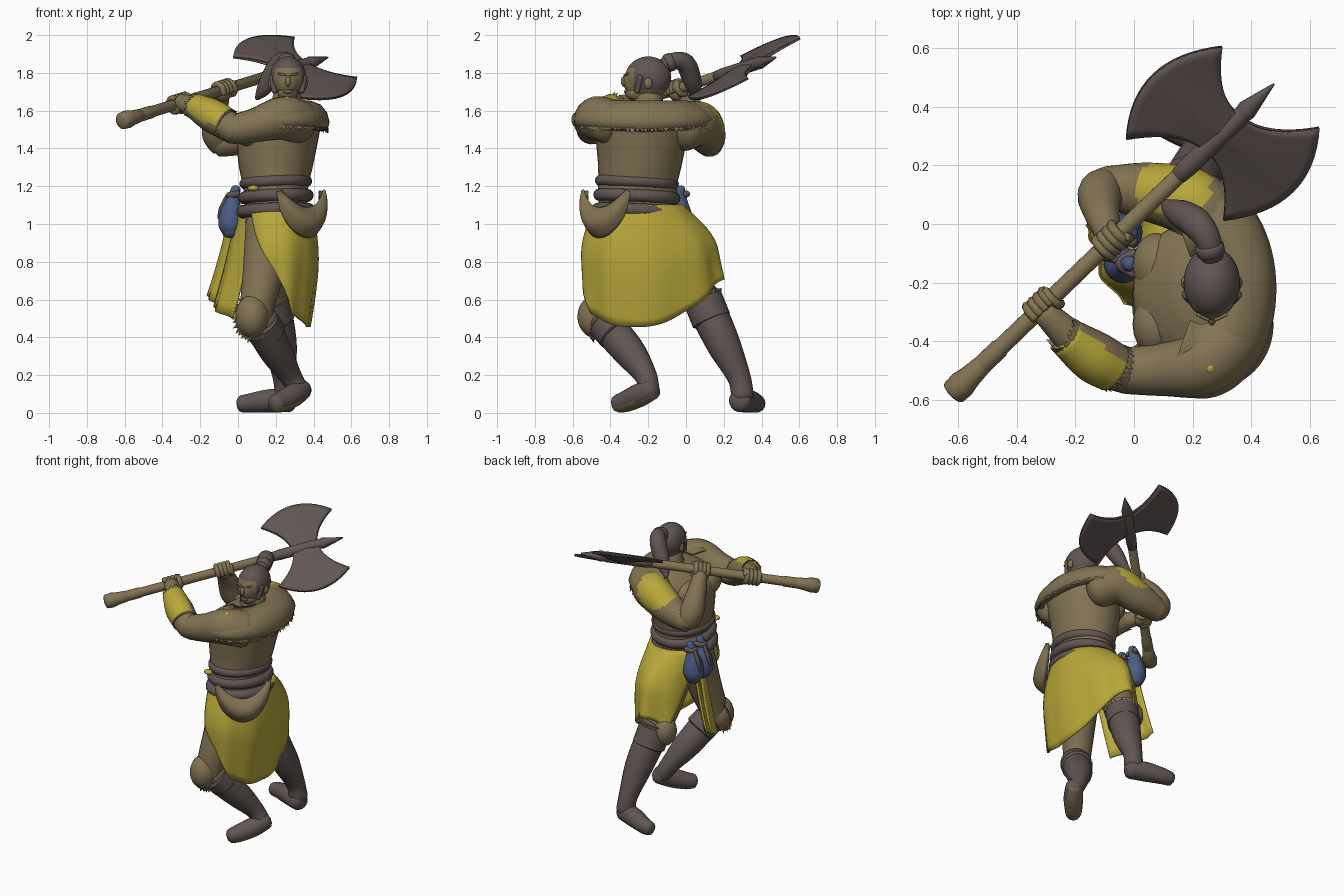
import bpy, bmesh, math, random
from mathutils import Vector as V, Matrix

if "Cube" in bpy.data.objects:
    bpy.data.objects.remove(bpy.data.objects["Cube"])
random.seed(4)
pi, sin, cos = math.pi, math.sin, math.cos

def material(name, rgb):
    m = bpy.data.materials.new(name)
    m.diffuse_color = (*rgb, 1)
    m.use_nodes = True
    m.node_tree.nodes["Principled BSDF"].inputs["Base Color"].default_value = m.diffuse_color
    return m
TAN = material("tan", (.225, .172, .088))
DARK = material("dark_leather", (.120, .092, .087))
YEL = material("yellow_cloth", (.48, .385, .042))
BLUE = material("blue_cloth", (.072, .108, .22))

def finish(name, verts, faces, mat, thick=0, alt=None, rule=None, angle=50):
    """Make an object; faces for which rule(centre, normal) holds take the alt material."""
    me = bpy.data.meshes.new(name)
    me.from_pydata([tuple(v) for v in verts], [], faces)
    bm = bmesh.new(); bm.from_mesh(me)
    bmesh.ops.recalc_face_normals(bm, faces=bm.faces)
    bm.to_mesh(me); bm.free()
    me.materials.append(mat)
    if alt:
        me.materials.append(alt)
        for p in me.polygons:
            p.material_index = int(rule(p.center, p.normal))
    ob = bpy.data.objects.new(name, me)
    bpy.context.collection.objects.link(ob)
    if thick:
        s = ob.modifiers.new("thickness", 'SOLIDIFY'); s.thickness = thick; s.offset = 0
    bpy.context.view_layer.objects.active = ob
    bpy.ops.object.select_all(action='DESELECT'); ob.select_set(True)
    bpy.ops.object.shade_smooth_by_angle(angle=math.radians(angle))
    return ob

def loft(name, rings, mat, **k):
    n, vs, fs = len(rings[0]), [v for r in rings for v in r], []
    for i in range(len(rings) - 1):
        for j in range(n):
            a, b = i*n + j, i*n + (j+1) % n
            fs.append((a, b, b+n, a+n))
    fs += [tuple(range(n)), tuple(range(len(vs)-n, len(vs)))]
    return finish(name, vs, fs, mat, **k)

def sheet(name, f, nu, nv, mat, **k):
    vs = [f(i/nu, j/nv) for i in range(nu+1) for j in range(nv+1)]
    w = nv + 1
    fs = [(i*w+j, i*w+j+1, (i+1)*w+j+1, (i+1)*w+j) for i in range(nu) for j in range(nv)]
    return finish(name, vs, fs, mat, **k)

def smooth(pts, n=5):
    P = [V(p) for p in pts]; P = [2*P[0]-P[1]] + P + [2*P[-1]-P[-2]]
    out = []
    for a, b, c, d in zip(P, P[1:], P[2:], P[3:]):
        for i in range(n):
            t = i/n
            out.append(.5*(2*b + (c-a)*t + (2*a-5*b+4*c-d)*t*t + (3*b-a-3*c+d)*t**3))
    return out + [P[-2]]

def tube(name, pts, mat, sides=18, n=5, round_end=.6, **k):
    """Tube through (x, y, z, radius) points with rounded ends."""
    q = smooth(pts, n) if n else [V(p) for p in pts]
    c, r = [p.to_3d() for p in q], [p[3] for p in q]
    def ends(c0, c1, r0):
        d = (c0-c1).normalized()*r0*round_end
        return [(c0 + d*sin(a), r0*cos(a)) for a in (.5, 1.0, 1.45)]
    head, tail = ends(c[0], c[1], r[0])[::-1], ends(c[-1], c[-2], r[-1])
    path = head + list(zip(c, r)) + tail
    rings, x = [], None
    for i, (p, rad) in enumerate(path):
        d = (path[min(i+1, len(path)-1)][0] - path[max(i-1, 0)][0]).normalized()
        x = (d.orthogonal() if x is None else x - d*x.dot(d)).normalized()
        y = d.cross(x)
        rings.append([p + rad*(x*cos(2*pi*j/sides) + y*sin(2*pi*j/sides)) for j in range(sides)])
    return loft(name, rings, mat, **k)

def blob(name, c, r, mat, n=20, **k):
    rings = []
    for i in range(n//2 + 3):
        a = -pi/2 + .02 + (pi-.04)*i/(n//2+2)
        rings.append([V(c) + V((r[0]*cos(a)*cos(2*pi*j/n), r[1]*cos(a)*sin(2*pi*j/n), r[2]*sin(a))) for j in range(n)])
    return loft(name, rings, mat, **k)

def fringe(name, pts, out, size, mat=TAN):
    """Row of fur tufts; out(p) gives the direction of each tuft."""
    vs, fs = [], []
    for i, p in enumerate(pts):
        d = out(p).normalized()
        s = (pts[min(i+1, len(pts)-1)] - pts[max(i-1, 0)]).normalized()*size*.6
        w = d.cross(s).normalized()*size*.45
        b = len(vs)
        vs += [p-s-d*size*.4, p+w-d*size*.4, p+s-d*size*.4, p-w-d*size*.4, p + d*size*random.uniform(.6, 1.2) + s*random.uniform(-.6, .6)]
        fs += [(b+j, b+(j+1) % 4, b+4) for j in range(4)] + [(b, b+1, b+2, b+3)]
    finish(name, vs, fs, mat, angle=80)

def circle(c, axis, r, n):
    a = V(axis).normalized(); x = a.orthogonal().normalized(); y = a.cross(x)
    return [V(c) + r*(x*cos(2*pi*i/n) + y*sin(2*pi*i/n)) for i in range(n+1)]

# torso: stacked ovals (x min, x max, y min, y max, z), chest faces -x
prof = [(.04, .37, -.46, -.05, 1.0), (.03, .37, -.465, -.05, 1.18), (.005, .395, -.465, -.025, 1.3), (-.005, .42, -.475, 0, 1.42),
        (.005, .435, -.48, .01, 1.51), (.07, .43, -.45, 0, 1.58), (.14, .38, -.35, -.06, 1.63)]
loft("torso", [[V(((a+b)/2 + (b-a)/2*cos(t*pi/16), (c+d)/2 + (d-c)/2*sin(t*pi/16), z)) for t in range(32)]
               for a, b, c, d, z in smooth(prof, 3)], TAN)
for y in (-.34, -.14):
    blob("chest_muscle", (.075, y, 1.48), (.08, .11, .085), TAN)
# belt of three leather wraps
for z, r, g in ((1.07, .034, .008), (1.145, .034, 0), (1.22, .03, -.004)):
    tube("belt_wrap", [(.2+(.167+g)*cos(t*pi/16), -.26+(.197+g)*sin(t*pi/16), z+.012*cos(t*pi/16+1), r) for t in range(33)], DARK, sides=10, n=0)
blob("belt_buckle", (.08, -.44, 1.19), (.03, .022, .016), YEL, n=10)

# skirt panel, wrapped around the back and open to the front
def skirt(u, s):
    th = math.radians((-132+72*s**1.5)*(1-u) + (160-36*s)*u)
    c, d = cos(th), sin(th)
    bell = sin(min(s*1.7, 1)*pi/2)
    rx = (.185 + .05*bell - .06*s*s) if c > 0 else .19 + .05*s
    ry = (.225 + .14*bell + .07*s) if d > 0 else .22 + .10*bell - .03*s
    fold = 1 + .03*s*sin(9*th)
    hem = .455 + (.25*d*d if d > 0 else .17*d*d - .19*max(0, .3-u)*s)
    return V((.2 + rx*c*fold, -.25 + ry*d*fold, 1.1 + (hem-1.1)*s))
sheet("skirt", skirt, 64, 16, YEL, thick=.014)
# hanging front cloths
for k, (y0, w, z0) in enumerate(((-.30, .17, .50), (-.15, .12, .56))):
    sheet("front_cloth", lambda a, s: V((.07*(1-a)**2+.03-.035*k-.03*a-.09*s-.04*s*s+.01*s*sin(a*9), y0+w*a+.03*s, 1.1+(z0+.06*a-1.1)*s)),
          10, 10, YEL, thick=.014)

# curved hip guard
def guard(u, b):
    a = 2*u - 1
    top, bot = 1.075 + .095*a*a, 1.175 - .235*math.sqrt(max(0, 1-a*a))
    n = .045*(1-a*a) + .05*sin(pi*b)*math.sqrt(max(0, 1-a*a))
    return V((.33 + .115*a + n*.7, -.42 + .115*a - n*.7, bot + (top-bot)*b))
sheet("hip_guard", guard, 24, 10, TAN, thick=.04)

# blue pouches with knots
for x, y in ((-.035, -.135), (-.035, -.03)):
    tube("blue_pouch", [(x+.025, y, 1.19, .024), (x+.01, y, 1.13, .036), (x, y, 1.06, .06), (x-.002, y, .995, .066), (x, y, .955, .05)], BLUE)
    tube("pouch_tie", [(x+.035, y-.035, 1.16, .018), (x-.01, y, 1.15, .02), (x+.035, y+.035, 1.16, .018)], DARK, sides=10)
    tube("pouch_cord", [(x-.02, y+.01, 1.15, .012), (x-.055, y+.02, 1.08, .012), (x-.066, y+.015, 1.03, .008)], DARK, sides=8)

# legs
tube("left_thigh", [(.17, -.32, 1.0, .13), (.135, -.385, .75, .11), (.1, -.44, .54, .088), (.13, -.40, .44, .08)], TAN)
tube("right_thigh", [(.2, -.17, 1.0, .14), (.16, -.02, .8, .12), (.17, .07, .62, .095), (.19, .11, .52, .085)], TAN)
tube("left_boot", [(.125, -.425, .49, .09), (.15, -.38, .42, .092), (.21, -.29, .31, .084), (.275, -.215, .2, .06), (.315, -.195, .13, .055)], DARK)
tube("right_boot", [(.175, .085, .61, .098), (.195, .135, .5, .098), (.225, .205, .35, .088), (.245, .28, .19, .062), (.255, .3, .09, .06)], DARK)
tube("left_boot_cuff", [(.12, -.43, .48, .098), (.155, -.375, .42, .1)], DARK, n=2, round_end=.2)
tube("right_boot_cuff", [(.175, .09, .6, .105), (.193, .135, .49, .105)], DARK, n=2, round_end=.2)
tube("left_foot", [(.34, -.18, .125, .055), (.29, -.25, .092, .062), (.23, -.32, .06, .056), (.2, -.36, .05, .048)], DARK,
     alt=TAN, rule=lambda c, n: n.z < -.55)
tube("right_foot", [(.27, .285, .066, .062), (.17, .325, .064, .062), (.07, .365, .053, .052), (.02, .375, .048, .046)], DARK)
# fur knee guards
blob("left_knee_guard", (.075, -.475, .51), (.09, .1, .115), TAN)
fringe("left_knee_fur", [V((.08 + .093*cos(t*pi/16), -.465 + .03*sin(t*pi/16), .505 + .115*sin(t*pi/16))) for t in range(33)],
       lambda p: p - V((.08, -.53, .51)), .025)
blob("right_knee_guard", (.1, .09, .6), (.075, .08, .1), TAN)
fringe("right_knee_fur", circle((.17, .08, .62), (.1, .25, -1), .103, 26), lambda p: V((.1, .2, -1)), .028)

# arms
tube("left_upper_arm", [(.32, -.4, 1.54, .12), (.23, -.475, 1.56, .115), (.1, -.495, 1.525, .092), (-.02, -.5, 1.5, .08)], TAN)
blob("left_shoulder_stud", (.26, -.49, 1.655), (.02, .022, .02), YEL, n=10)
tube("left_forearm", [(-.01, -.505, 1.495, .078), (-.1, -.47, 1.545, .08), (-.2, -.40, 1.605, .062), (-.3, -.305, 1.645, .045)], TAN)
tube("left_bracer", [(-.07, -.49, 1.535, .085), (-.14, -.45, 1.575, .088), (-.23, -.385, 1.625, .068)], TAN, round_end=.2,
     n=8, sides=28, alt=YEL, rule=lambda c, n: n.dot(V((-.35, -.4, .75)).normalized()) > .3)
ax = V((-.16, .105, .09))
fringe("left_bracer_fur", circle((-.235, -.38, 1.627), ax, .06, 22), lambda p: ax*6 + (p-V((-.235, -.38, 1.627)))*5, .026)
fringe("left_elbow_fur", circle((-.065, -.49, 1.532), ax, .078, 24), lambda p: -ax*6 + (p-V((-.065, -.49, 1.532)))*5, .022)
tube("right_upper_arm", [(.28, -.02, 1.51, .125), (.2, .07, 1.53, .118), (.05, .11, 1.47, .1), (-.1, .125, 1.425, .072)], TAN,
     n=10, sides=36, alt=YEL, rule=lambda c, n: (c-V((.13, .14, 1.6))).length < .135 and n.dot(V((-.1, .7, .6))) > .1)
tube("right_forearm", [(-.09, .13, 1.42, .068), (-.115, .1, 1.49, .078), (-.11, .04, 1.6, .062), (-.09, -.03, 1.69, .045)], TAN)

# fur mantle over back and shoulders
def mantle(u, s):
    th = math.radians(-118 + 236*u)
    f, z = [(.33, 1.645), (.6, 1.645), (.82, 1.625), (.95, 1.585), (1, 1.54), (.97, 1.51), (.87, 1.495)][round(s*6)]
    return V((.23 + .245*f*cos(th), -.22 + .365*f*sin(th), z + .015*abs(sin(th))*(s > .5)))
sheet("fur_mantle", mantle, 48, 6, TAN, thick=.02, angle=70)
fringe("mantle_fur", [mantle(i/80, 5/6) for i in range(81)], lambda p: (p-V((.23, -.22, 1.53))) - V((0, 0, .6)), .032)

# head
tube("neck", [(.25, -.2, 1.58, .09), (.262, -.2, 1.68, .075)], TAN)
blob("head_with_hair", (.265, -.2, 1.775), (.096, .122, .112), DARK, n=36, alt=TAN,
     rule=lambda c, n: c.z < 1.715 or (c.y < -.26 and c.z < 1.83 and abs(c.x-.265) < .068))
blob("face", (.265, -.24, 1.755), (.068, .092, .092), TAN)
blob("jaw", (.265, -.255, 1.695), (.055, .068, .045), TAN)
blob("nose", (.265, -.325, 1.755), (.015, .022, .03), TAN, n=10)
blob("mouth", (.265, -.312, 1.7), (.028, .016, .014), DARK, n=12)
for s in (-1, 1):
    blob("ear", (.265 + s*.092, -.2, 1.745), (.013, .022, .03), TAN, n=12)
    tube("brow", [(.265+s*.012, -.326, 1.788, .006), (.265+s*.05, -.308, 1.796, .006)], TAN, sides=8)
    tube("sideburn", [(.265+s*.085, -.24, 1.78, .018), (.265+s*.072, -.26, 1.7, .014)], DARK, sides=10)
tube("ponytail", [(.265, -.11, 1.845, .04), (.25, -.05, 1.865, .046), (.215, .0, 1.845, .053), (.17, .03, 1.77, .05),
                  (.13, .05, 1.705, .035), (.1, .075, 1.665, .012)], DARK)
tube("hair_tie", [(.262, -.1, 1.85, .049), (.257, -.075, 1.86, .05)], DARK, n=2, round_end=.3)

# axe: along D, blades across along E, thickness along N
O = V((-.6, -.56, 1.55)); D = V((.704, .678, .217)).normalized()
E = V((-.69, .57, .44)); E = (E - D*E.dot(D)).normalized(); N = D.cross(E)
def shaft(name, rs, mat, **k):
    tube(name, [(*(O + D*t), r) for t, r in rs], mat, n=0, round_end=.3, **k)
shaft("axe_handle", [(.0, .034), (.2, .034), (.21, .03), (1.2, .028)], TAN)
shaft("axe_pommel", [(-.02, .045), (.02, .048), (.06, .04), (.12, .034)], TAN)
shaft("axe_socket", [(1.07, .03), (1.12, .034), (1.36, .034), (1.4, .026)], DARK)
shaft("axe_spike", [(1.36, .028), (1.4, .036), (1.53, .004)], DARK, sides=8)
for s in (-1, 1):
    def blade(u, v, side):
        a = 2*u - 1
        w = .085 + .147*v**2.1
        e = .345 - .105*a*a
        return O + D*(1.283 + a*w) + E*s*(v*e) + N*side*(.018*(1-v)*(1-.6*abs(a)) + .004)
    for side in (-1, 1):
        sheet("axe_blade", lambda u, v: blade(u, v, side), 16, 12, DARK, thick=.008)

# hands: palm plus fingers curled around the handle
for name, t, back in (("left", .41, V((.5, -.6, -.4))), ("right", .745, V((-.2, .6, -.8)))):
    c = O + D*t
    b = (back - D*back.dot(D)).normalized(); q = D.cross(b)
    blob(name + "_palm", c + b*.02, (.05, .05, .048), TAN, n=14)
    for i in range(4):
        p = c + D*(i-1.5)*.025
        tube(name + "_finger", [(*(p + .038*(b*cos(a*.9) + q*sin(a*.9))), .017) for a in range(6)], TAN, sides=8, n=2)
    tube(name + "_thumb", [(*(c + D*.05 + .038*(b*cos(a) - q*sin(a))), .016) for a in range(4)], TAN, sides=8, n=2)
